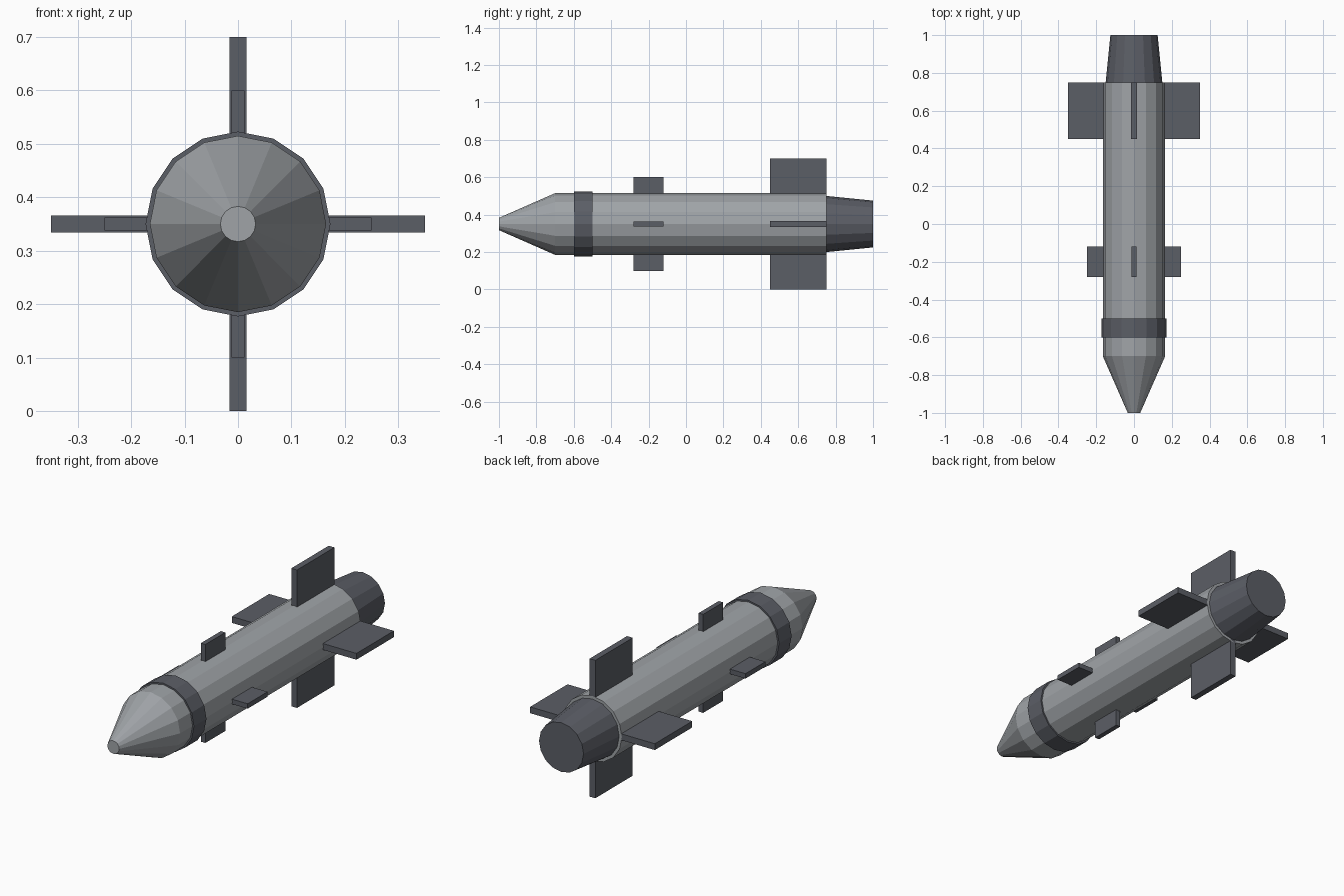
import bpy
import bmesh
from math import pi, sin, cos
from mathutils import Matrix

cube = bpy.data.objects.get("Cube")
if cube:
    bpy.data.objects.remove(cube, do_unlink=True)

SIDES = 16
AXIS_Z = 0.35


def material(name, colour):
    mat = bpy.data.materials.new(name)
    mat.use_nodes = True
    mat.diffuse_color = colour
    mat.node_tree.nodes["Principled BSDF"].inputs["Base Color"].default_value = colour
    return mat


light_grey = material("light grey", (0.35, 0.37, 0.39, 1))
dark_grey = material("dark grey", (0.105, 0.112, 0.133, 1))


def add_object(name, bm, mat):
    bmesh.ops.recalc_face_normals(bm, faces=bm.faces)
    mesh = bpy.data.meshes.new(name)
    bm.to_mesh(mesh)
    bm.free()
    mesh.materials.append(mat)
    obj = bpy.data.objects.new(name, mesh)
    bpy.context.collection.objects.link(obj)
    return obj


def lathe(name, profile, mat):
    """Closed faceted solid along y from (y, radius) pairs."""
    bm = bmesh.new()
    rings = []
    for y, r in profile:
        angles = [2 * pi * i / SIDES for i in range(SIDES)]
        rings.append([bm.verts.new((r * sin(a), y, AXIS_Z + r * cos(a))) for a in angles])
    for a, b in zip(rings, rings[1:]):
        for i in range(SIDES):
            j = (i + 1) % SIDES
            bm.faces.new((a[i], a[j], b[j], b[i]))
    bm.faces.new(rings[0])
    bm.faces.new(rings[-1])
    return add_object(name, bm, mat)


def fin_set(name, y0, y1, inner, outer, thickness):
    """Four rectangular plates around the axis."""
    for k, side in enumerate(("top", "left", "bottom", "right")):
        bm = bmesh.new()
        bmesh.ops.create_cube(bm, size=1)
        size = Matrix.Diagonal((thickness, y1 - y0, outer - inner, 1))
        place = Matrix.Translation((0, (y0 + y1) / 2, (inner + outer) / 2))
        turn = Matrix.Rotation(k * pi / 2, 4, "Y")
        lift = Matrix.Translation((0, 0, AXIS_Z))
        bm.transform(lift @ turn @ place @ size)
        add_object(f"{side}_{name}", bm, dark_grey)


# Body with conical nose, band and tail nozzle
lathe("body", [(-1, 0.033), (-0.7, 0.165), (0.75, 0.165)], light_grey)
lathe("nose_band", [(-0.6, 0.173), (-0.5, 0.173)], dark_grey)
lathe("tail_nozzle", [(0.74, 0.151), (1, 0.125)], dark_grey)

# Steering fins and tail fins
fin_set("steering_fin", -0.28, -0.12, 0.1, 0.25, 0.025)
fin_set("tail_fin", 0.45, 0.75, 0.1, 0.35, 0.032)
